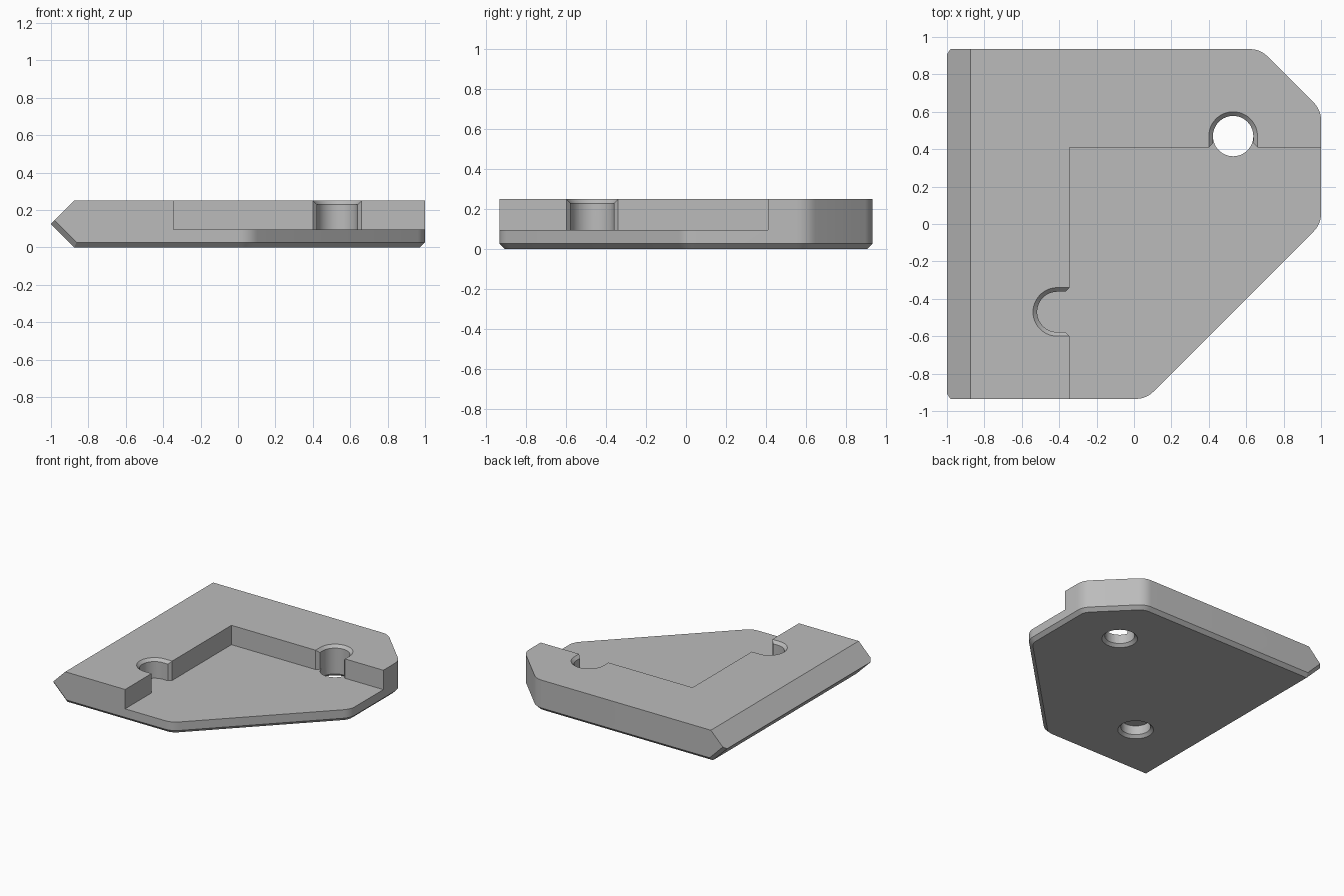
import bpy, bmesh, math
from mathutils import Vector

cube = bpy.data.objects.get("Cube")
if cube:
    bpy.data.objects.remove(cube)

HEIGHT, FLOOR, HALF_Y = 0.25, 0.095, 0.935
CHAMFER, HOLE_R, RIM = 0.027, 0.108, 0.022
HOLE_A, HOLE_B = (0.53, 0.47), (-0.41, -0.47)
WALL_X, WALL_Y = -0.345, 0.41

grey = bpy.data.materials.new("plain grey")
grey.use_nodes = True
COLOUR = (0.5, 0.5, 0.5, 1)
grey.diffuse_color = COLOUR
grey.node_tree.nodes["Principled BSDF"].inputs["Base Color"].default_value = COLOUR


def arc(centre, r, start, end, n):
    """Points on an arc, angles in degrees."""
    steps = [math.radians(start + (end - start) * i / n) for i in range(n + 1)]
    return [(centre[0] + r * math.cos(a), centre[1] + r * math.sin(a)) for a in steps]


def rounded(corner, before, after, r=0.13, n=6):
    """Fillet between two edges whose outward normals are given in degrees."""
    turn = math.radians(after - before) / 2
    mid = math.radians((before + after) / 2)
    d = r / math.cos(turn)
    centre = (corner[0] - d * math.cos(mid), corner[1] - d * math.sin(mid))
    return arc(centre, r, before, after, n)


def loft(bm, low, z0, high, z1):
    """Closed solid between two matching outlines."""
    a = [bm.verts.new((x, y, z0)) for x, y in low]
    b = [bm.verts.new((x, y, z1)) for x, y in high]
    bm.faces.new(a[::-1])
    bm.faces.new(b)
    for i in range(len(a)):
        j = (i + 1) % len(a)
        bm.faces.new((a[i], a[j], b[j], b[i]))


def make_object(name, bm):
    bmesh.ops.recalc_face_normals(bm, faces=bm.faces)
    mesh = bpy.data.meshes.new(name)
    bm.to_mesh(mesh)
    bm.free()
    mesh.materials.append(grey)
    obj = bpy.data.objects.new(name, mesh)
    bpy.context.collection.objects.link(obj)
    return obj


def slice_off(bm, point, normal):
    """Cut a convex solid with a plane and cap it."""
    bmesh.ops.bisect_plane(bm, geom=bm.verts[:] + bm.edges[:] + bm.faces[:], dist=1e-6,
                           plane_co=point, plane_no=Vector(normal).normalized(),
                           clear_outer=True)
    bmesh.ops.holes_fill(bm, edges=[e for e in bm.edges if e.is_boundary], sides=0)


def subtract(target, name, low, z0, high, z1):
    bm = bmesh.new()
    loft(bm, low, z0, high, z1)
    cutter = make_object(name, bm)
    cutter.hide_render = True
    mod = target.modifiers.new(name, 'BOOLEAN')
    mod.operation, mod.solver, mod.object = 'DIFFERENCE', 'EXACT', cutter
    bpy.context.view_layer.objects.active = target
    bpy.ops.object.modifier_apply(modifier=name)
    bpy.data.objects.remove(cutter)


# Plate outline with softened corners
outline = [(-1, -HALF_Y)]
outline += rounded((0.065, -HALF_Y), -90, -45)
outline += rounded((1, 0), -45, 0)
outline += rounded((1, 0.61), 0, 45)
outline += rounded((0.675, HALF_Y), 45, 90)
outline += [(-1, HALF_Y)]
bm = bmesh.new()
loft(bm, outline, 0, outline, HEIGHT)

# Chamfer around the underside
for (x0, y0), (x1, y1) in zip(outline, outline[1:]):
    n = Vector((y1 - y0, x0 - x1, 0)).normalized()
    slice_off(bm, (x0, y0, CHAMFER), (n.x, n.y, -1))

# Pointed side edge, with the chamfer carried up its lower slope
tip = HEIGHT / 2
for s in (-1, 1):
    slice_off(bm, (-1, 0, tip), (-1, 0, s))
inset = CHAMFER * math.sqrt(0.5)
for s in (-1, 1):
    slice_off(bm, (-1 + inset, s * HALF_Y, tip + inset), (-1, s * math.sqrt(2), -1))
plate = make_object("corner_plate", bm)

# Corner pocket with a flared keyhole bump in each wall
flare = HOLE_R + RIM
ax, by = HOLE_A[0], HOLE_B[1]
pocket = [(WALL_X, -2), (2, -2), (2, WALL_Y), (ax + flare, WALL_Y), (ax + HOLE_R, WALL_Y + RIM)]
pocket += arc(HOLE_A, HOLE_R, 0, 180, 24)
pocket += [(ax - HOLE_R, WALL_Y + RIM), (ax - flare, WALL_Y), (WALL_X, WALL_Y),
           (WALL_X, by + flare), (WALL_X - RIM, by + HOLE_R)]
pocket += arc(HOLE_B, HOLE_R, 90, 270, 24)
pocket += [(WALL_X - RIM, by - HOLE_R), (WALL_X, by - flare)]
subtract(plate, "pocket", pocket, FLOOR, pocket, HEIGHT + 0.1)


def slot(centre, r, start, reach):
    """Half circle with straight sides running out into the pocket."""
    pts = arc(centre, r, start, start + 180, 24)
    out = math.radians(start - 90)
    dx, dy = reach * math.cos(out), reach * math.sin(out)
    return pts + [(pts[-1][0] + dx, pts[-1][1] + dy), (pts[0][0] + dx, pts[0][1] + dy)]


# Screw holes with countersunk rims above and below
for centre, start in ((HOLE_A, 0), (HOLE_B, 90)):
    ring = lambda r: arc(centre, r, 0, 360, 48)[:-1]
    subtract(plate, "hole", ring(HOLE_R), -0.1, ring(HOLE_R), FLOOR)
    subtract(plate, "lower_rim", ring(flare + 0.03), -0.03, ring(flare - 0.05), 0.05)
    subtract(plate, "upper_rim", slot(centre, flare - 0.05, start, 0.1), HEIGHT - 0.05,
             slot(centre, flare + 0.03, start, 0.1), HEIGHT + 0.03)

bpy.ops.object.select_all(action='DESELECT')
plate.select_set(True)
bpy.context.view_layer.objects.active = plate
bpy.ops.object.shade_smooth_by_angle(angle=math.radians(25))
